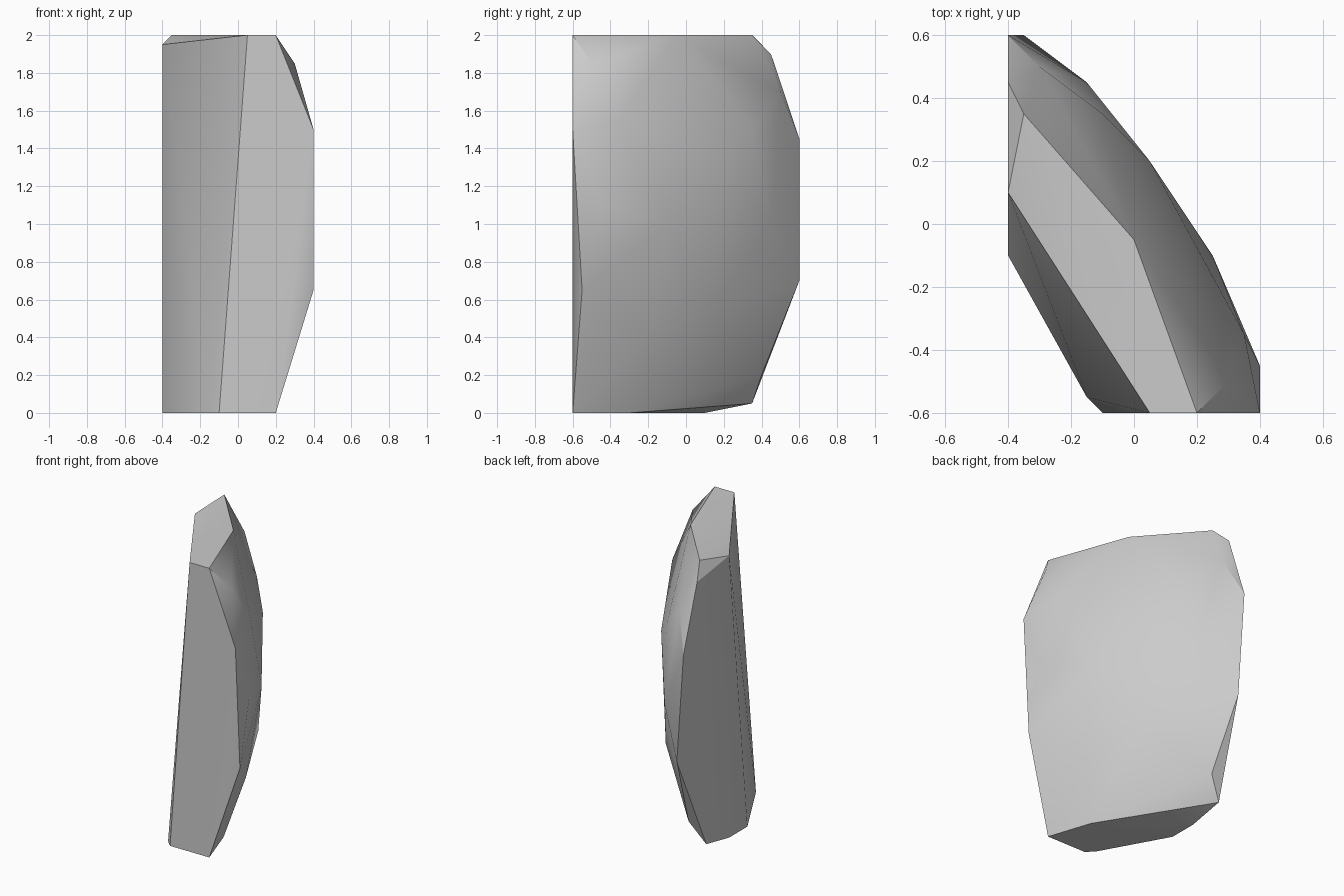
import bpy
import bmesh
import math
from mathutils import Vector

# Remove the default cube only
default_cube = bpy.data.objects.get("Cube")
if default_cube:
    bpy.data.objects.remove(default_cube, do_unlink=True)


def make_material(name, color):
    material = bpy.data.materials.new(name)
    material.use_nodes = True
    material.diffuse_color = color
    shader = material.node_tree.nodes["Principled BSDF"]
    shader.inputs["Base Color"].default_value = color
    shader.inputs["Roughness"].default_value = 0.9
    return material


def make_hull(name, corners, material):
    """Wrap a convex faceted solid around the given corners."""
    bm = bmesh.new()
    for corner in corners:
        bm.verts.new(Vector(corner))
    result = bmesh.ops.convex_hull(bm, input=bm.verts[:])
    loose = [v for v in bm.verts if not v.link_faces]
    bmesh.ops.delete(bm, geom=loose, context="VERTS")
    # Merge coplanar triangles into clean flat facets
    bmesh.ops.dissolve_limit(bm, angle_limit=math.radians(0.5),
                             verts=bm.verts[:], edges=bm.edges[:])
    bmesh.ops.recalc_face_normals(bm, faces=bm.faces[:])
    mesh = bpy.data.meshes.new(name)
    bm.to_mesh(mesh)
    bm.free()
    mesh.materials.append(material)
    obj = bpy.data.objects.new(name, mesh)
    bpy.context.collection.objects.link(obj)
    return obj


# Flat base outline
base = [(-.4, -.1, 0), (-.15, -.55, 0), (-.1, -.6, 0), (.2, -.6, 0),
        (.1, -.3, 0), (-.4, .1, 0), (-.4, .35, .05)]

# Slightly tilted top facet
top = [(-.4, .1, 1.95), (.05, -.6, 2), (.2, -.6, 2), (0, -.05, 2),
       (-.35, .35, 2)]

# Front edge of the broad face
front_edge = [(.3, -.5, 1.85), (.4, -.6, 1.5), (.4, -.55, .65)]

# Rear edge of the broad face
rear_edge = [(-.4, .45, 1.9), (-.4, .6, 1.45), (-.35, .6, .7), (-.3, .4, .2)]

# Gentle swelling of the broad face
bulge = [(.35, -.35, 1.55), (-.1, .35, 1.5), (-.3, .5, 1.7), (.05, .2, 1.35),
         (.4, -.45, 1.1), (.25, -.1, 1), (-.15, .45, 1), (.05, .15, .55),
         (.2, -.2, .4)]

stone = make_material("stone_grey", (0.6, 0.6, 0.6, 1))
slab = make_hull("rock_slab", base + top + front_edge + rear_edge + bulge, stone)

# Soft shading on the swollen face, crisp edges elsewhere
bpy.ops.object.select_all(action="DESELECT")
slab.select_set(True)
bpy.context.view_layer.objects.active = slab
bpy.ops.object.shade_smooth_by_angle(angle=math.radians(30))
